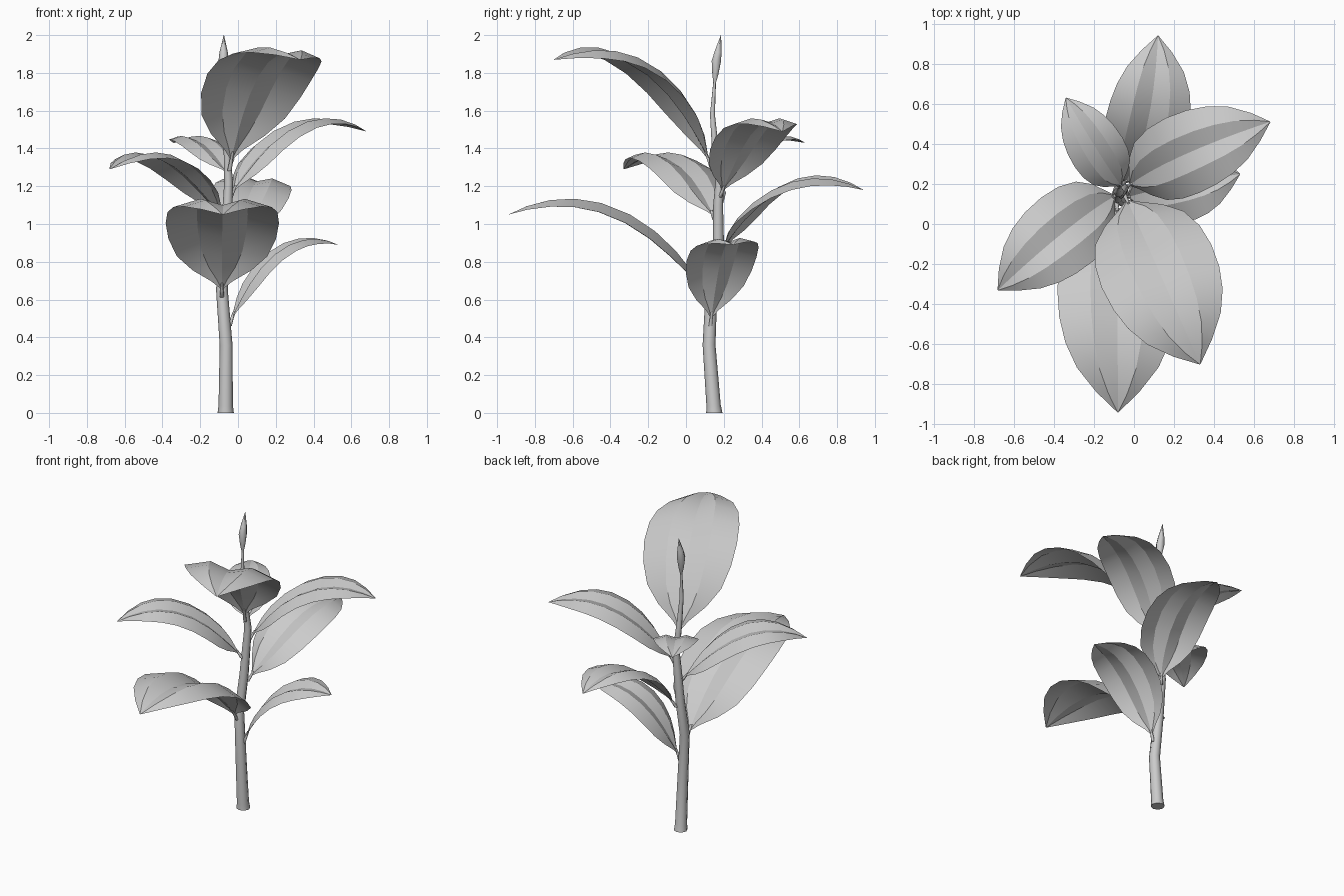
import bpy, math
from mathutils import Vector

if "Cube" in bpy.data.objects:
    bpy.data.objects.remove(bpy.data.objects["Cube"])

Z = Vector((0, 0, 1))


def make(name, verts, faces, angle):
    me = bpy.data.meshes.new(name)
    me.from_pydata([tuple(v) for v in verts], [], faces)
    me.update()
    ob = bpy.data.objects.new(name, me)
    bpy.context.collection.objects.link(ob)
    # smooth shading with creases kept
    me.shade_smooth()
    me.set_sharp_from_angle(angle=math.radians(angle))
    return ob


def tube(name, pts, radii, sides=8):
    """Closed tapering tube along a path."""
    pts = [Vector(p) for p in pts]
    verts, faces, n = [], [], len(pts)
    for i, (p, r) in enumerate(zip(pts, radii)):
        t = (pts[min(i + 1, n - 1)] - pts[max(i - 1, 0)]).normalized() if 0 < i else Z
        u = Vector((0, 1, 0)).cross(t).normalized()
        v = t.cross(u)
        for k in range(sides):
            a = 2 * math.pi * k / sides
            verts.append(p + r * (math.cos(a) * u + math.sin(a) * v))
    for i in range(n - 1):
        for k in range(sides):
            j = (k + 1) % sides
            faces.append((i * sides + k, i * sides + j, (i + 1) * sides + j, (i + 1) * sides + k))
    faces.append(tuple(reversed(range(sides))))
    faces.append(tuple(range((n - 1) * sides, n * sides)))
    return make(name, verts, faces, 65)


# blade outline (position along leaf, share of half width) and cross-section
OUTLINE = [(.05, .03), (.09, .18), (.16, .52), (.25, .80), (.37, .95), (.5, 1),
           (.63, .97), (.74, .87), (.84, .68), (.93, .36), (1, .01)]
SECTION = [(-1, -.12), (-.45, .05), (0, -.08), (.45, .05), (1, -.12)]


def leaf(name, base, tip, apex, half, bow=0, roll=0):
    """Arching leaf; apex is the highest z, bow bends it sideways, roll tilts it."""
    p0, p3 = Vector(base), Vector(tip)
    d = p3 - p0
    h = d.z
    d.z = 0
    side = Z.cross(d).normalized()
    rise = apex - .01 - p0.z
    a = .75 * h
    b = (rise - .16 * a - .389 * h) / .432
    p1 = p0 + d * .17 + Z * a + side * bow
    p2 = p0 + d * .55 + Z * b + side * bow

    def at(t):
        s = 1 - t
        return p0 * s**3 + p1 * (3 * s * s * t) + p2 * (3 * s * t * t) + p3 * t**3

    verts, faces, m = [], [], len(SECTION)
    for t, w in OUTLINE:
        tan = (at(min(t + .02, 1)) - at(t - .02)).normalized()
        sd = Z.cross(tan).normalized()
        sd = (sd + roll * tan.cross(sd)).normalized()
        up = tan.cross(sd)
        for s, c in SECTION:
            verts.append(at(t) + half * w * (s * sd + c * up))
    for i in range(len(OUTLINE) - 1):
        for k in range(m - 1):
            q = i * m + k
            faces.append((q, q + m, q + m + 1, q + 1))
    make(name, verts, faces, 22)
    # leaf stalk
    tube(name + "_stalk", [at(t) for t in (0, .04, .08)], (.012, .009, .007), 6)


# stem
tube("stem",
     [(-.065, .15, 0), (-.065, .146, .04), (-.063, .122, .36), (-.085, .135, .65),
      (-.075, .172, .9), (-.055, .17, 1.1), (-.05, .178, 1.22), (-.058, .155, 1.4),
      (-.065, .14, 1.58), (-.07, .152, 1.76)],
     (.043, .038, .034, .031, .029, .026, .023, .018, .013, .007))

# tip bud
tube("bud",
     [(-.07, .151, 1.74), (-.073, .155, 1.79), (-.076, .16, 1.86),
      (-.076, .17, 1.91), (-.075, .185, 2.0)],
     (.006, .018, .028, .022, .001), 6)

# leaves, from the lowest up
leaf("leaf_right_low", (-.045, .13, .46), (.53, .25, .89), .92, .19, .01, .05)
leaf("leaf_front", (-.085, .11, .61), (-.08, -.94, 1.05), 1.13, .30)
leaf("leaf_back", (-.06, .19, .85), (.12, .94, 1.18), 1.25, .21, -.07, .1)
leaf("leaf_left", (-.075, .15, 1.02), (-.68, -.33, 1.29), 1.38, .205, -.03)
leaf("leaf_right_high", (-.04, .18, 1.14), (.68, .51, 1.49), 1.56, .205, .04)
leaf("leaf_back_small", (-.055, .18, 1.26), (-.34, .63, 1.43), 1.47, .14, .01)
leaf("leaf_top", (-.045, .14, 1.28), (.33, -.70, 1.87), 1.92, .295, .005, -.08)
